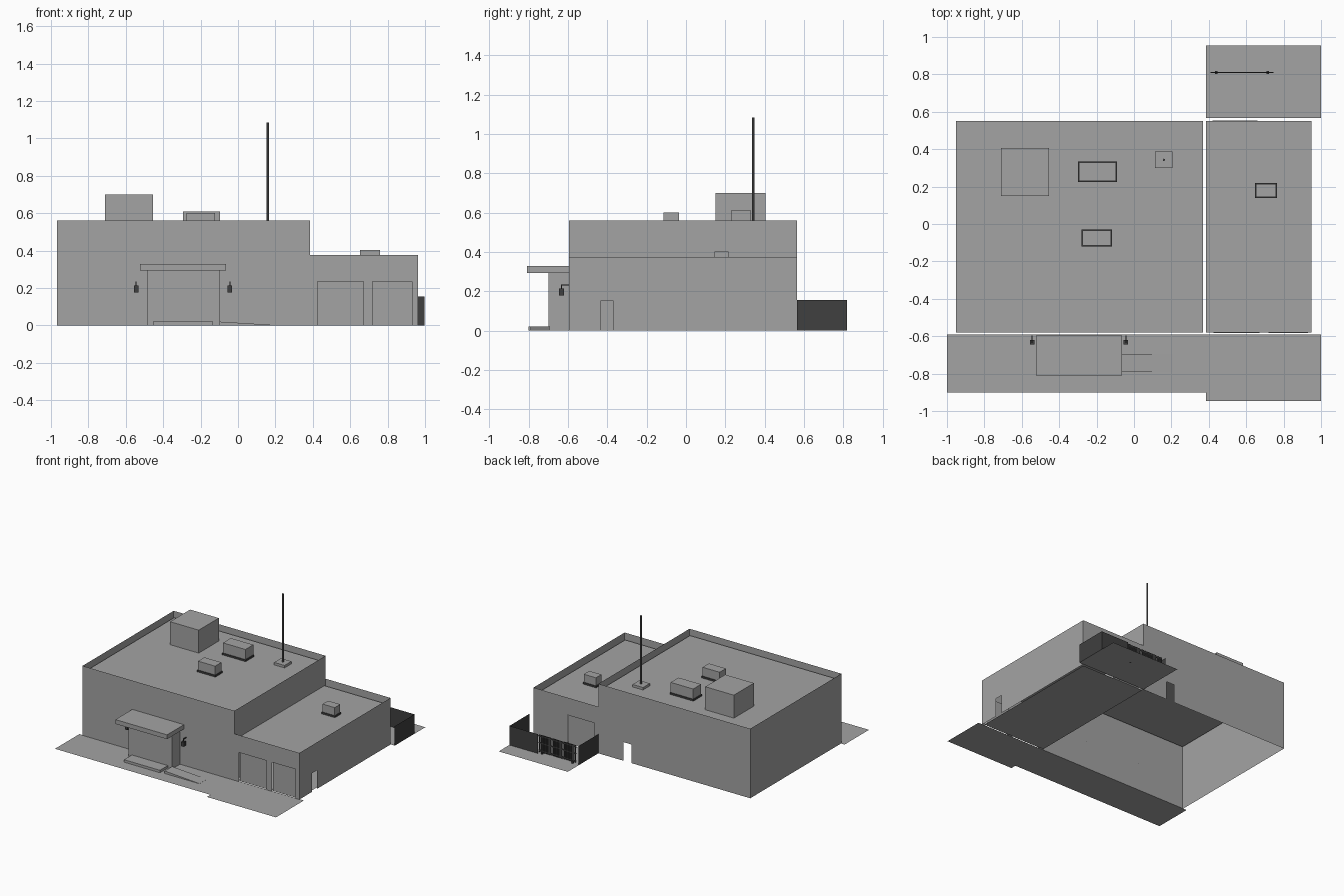
import bpy
import bmesh

cube = bpy.data.objects.get("Cube")
if cube:
    bpy.data.objects.remove(cube, do_unlink=True)


def material(name, v):
    m = bpy.data.materials.new(name)
    m.use_nodes = True
    m.diffuse_color = (v, v, v, 1)
    m.node_tree.nodes["Principled BSDF"].inputs["Base Color"].default_value = (v, v, v, 1)
    return m


GREY = material("plain grey", 0.37)
DARK = material("dark fence grey", 0.05)
METAL = material("pole grey", 0.12)


def finish(name, bm, mat):
    mesh = bpy.data.meshes.new(name)
    bm.to_mesh(mesh)
    bm.free()
    mesh.materials.append(mat)
    ob = bpy.data.objects.new(name, mesh)
    bpy.context.collection.objects.link(ob)
    return ob


def add_box(bm, x, y, z):
    verts = bmesh.ops.create_cube(bm, size=1)["verts"]
    for v in verts:
        for i, (a, b) in enumerate((x, y, z)):
            v.co[i] = a if v.co[i] < 0 else b


def box(name, x, y, z, mat=GREY):
    bm = bmesh.new()
    add_box(bm, x, y, z)
    return finish(name, bm, mat)


def sheet(name, x, y, z, mat=GREY):
    """Flat level rectangle."""
    bm = bmesh.new()
    bm.faces.new([bm.verts.new((a, b, z)) for a, b in
                  ((x[0], y[0]), (x[1], y[0]), (x[1], y[1]), (x[0], y[1]))])
    return finish(name, bm, mat)


def wall(name, axis, pos, span, top, openings=(), flip=False, mat=GREY):
    """Upright thin wall across x or y, with openings (start, end, height) from the ground."""
    bm = bmesh.new()

    def quad(a, b, low, high):
        pts = [(a, low), (b, low), (b, high), (a, high)]
        if flip:
            pts.reverse()
        bm.faces.new([bm.verts.new((u, pos, z) if axis == "x" else (pos, u, z)) for u, z in pts])

    start = span[0]
    for a, b, h in sorted(openings):
        quad(start, a, 0, top)
        quad(a, b, h, top)
        start = b
    quad(start, span[1], 0, top)
    bmesh.ops.remove_doubles(bm, verts=bm.verts, dist=1e-5)
    return finish(name, bm, mat)


# Main dimensions
LEFT, MID, RIGHT = -0.968, 0.385, 0.963
FRONT, BACK = -0.595, 0.565
HIGH, LOW = 0.56, 0.375
ROOF, LOW_ROOF = 0.515, 0.325
T = 0.015
DOOR_H = 0.235
front_doors = [(0.425, 0.67, DOOR_H), (0.72, 0.93, DOOR_H)]
back_doors = [(0.42, 0.66, DOOR_H)]

# Main hall walls and roof
wall("hall_front_wall", "x", FRONT, (LEFT, MID), HIGH)
wall("hall_back_wall", "x", BACK, (LEFT, MID), HIGH, [(0.09, 0.16, 0.15)], True)
wall("hall_outer_wall", "y", LEFT, (FRONT, BACK), HIGH, flip=True)
wall("hall_inner_wall", "y", MID, (FRONT, BACK), HIGH)
sheet("hall_roof", (LEFT + T, MID - T), (FRONT + T, BACK - T), ROOF)

# Lower garage wing
wall("garage_front_wall", "x", FRONT, (MID, RIGHT), LOW, front_doors)
wall("garage_back_wall", "x", BACK, (MID, RIGHT), LOW, back_doors, True)
wall("garage_side_wall", "y", RIGHT, (FRONT, BACK), LOW, [(-0.435, -0.37, 0.15)])
sheet("garage_roof", (MID, RIGHT - T), (FRONT + T, BACK - T), LOW_ROOF)
sheet("garage_floor", (MID, RIGHT - T), (FRONT + T, BACK - T), 0)

# Recessed garage doors
for i, (a, b, h) in enumerate(front_doors):
    box(f"front_garage_door_{i}", (a, b), (FRONT + 0.012, FRONT + 0.018), (0, h))
for i, (a, b, h) in enumerate(back_doors):
    box(f"back_garage_door_{i}", (a, b), (BACK - 0.018, BACK - 0.012), (0, h))

# Paving
sheet("front_pavement", (-1, MID), (-0.90, FRONT + 0.005), 0)
sheet("front_drive", (MID, 1), (-0.945, FRONT + 0.005), 0)
sheet("back_yard", (MID, 1), (BACK + 0.002, 0.955), 0)

# Entrance with canopy, step and ramp
box("entrance", (-0.485, -0.10), (-0.70, FRONT), (0, 0.295))
box("canopy", (-0.525, -0.065), (-0.81, FRONT), (0.293, 0.328))
box("entrance_step", (-0.455, -0.135), (-0.80, -0.70), (0, 0.02))
ramp = box("entrance_ramp", (-0.10, 0.21), (-0.79, -0.695), (0, 0.02))
for v in ramp.data.vertices:
    if v.co.x > 0 and v.co.z > 0.01:
        v.co.z = 0.001

# Wall lamps
for side, x in (("right", -0.545), ("left", -0.043)):
    box(f"{side}_lamp", (x - 0.012, x + 0.012), (-0.645, -0.62), (0.177, 0.213), DARK)
    box(f"{side}_lamp_stem", (x - 0.003, x + 0.003), (-0.636, -0.63), (0.21, 0.235), DARK)
    box(f"{side}_lamp_arm", (x - 0.003, x + 0.003), (-0.636, FRONT), (0.229, 0.235), DARK)

# Rooftop equipment
box("plant_room", (-0.71, -0.455), (0.15, 0.405), (ROOF, 0.70))
for name, x, y, base, top in (
        ("large_vent", (-0.30, -0.09), (0.225, 0.335), ROOF, 0.61),
        ("small_vent", (-0.28, -0.118), (-0.12, -0.03), ROOF, 0.60),
        ("garage_vent", (0.647, 0.765), (0.14, 0.22), LOW_ROOF, 0.403)):
    box(name + "_curb", x, y, (base, base + 0.014), DARK)
    g = 0.005
    box(name, (x[0] + g, x[1] - g), (y[0] + g, y[1] - g), (base + 0.014, top))

# Antenna
box("antenna_pad", (0.112, 0.205), (0.30, 0.387), (ROOF, ROOF + 0.02))
bm = bmesh.new()
bmesh.ops.create_cone(bm, cap_ends=True, segments=8, radius1=0.0065, radius2=0.0065, depth=1.085 - ROOF)
bmesh.ops.translate(bm, verts=bm.verts, vec=(0.16, 0.343, (1.085 + ROOF) / 2))
finish("antenna_pole", bm, METAL)

# Yard fence
FENCE, YARD = 0.155, 0.82
wall("yard_fence_left", "y", 0.998, (BACK, YARD), FENCE, mat=DARK)
wall("yard_fence_right", "y", MID, (BACK, YARD), FENCE, flip=True, mat=DARK)
wall("yard_fence_back", "x", YARD, (0.745, 0.998), FENCE, flip=True, mat=DARK)

# Sliding gate with pickets, rails and posts
G0, G1, N = 0.41, 0.745, 24
bm = bmesh.new()
step = (G1 - G0) / N
for i in range(N):
    x = G0 + (i + 0.5) * step
    add_box(bm, (x - 0.005, x + 0.005), (0.808, 0.812), (0.012, FENCE - 0.004))
for z in (0.02, 0.08, 0.135):
    add_box(bm, (G0, G1), (0.806, 0.812), (z, z + 0.008))
for x in (0.44, 0.715):
    add_box(bm, (x - 0.006, x + 0.006), (0.803, 0.817), (0, 0.02))
finish("yard_gate", bm, DARK)
